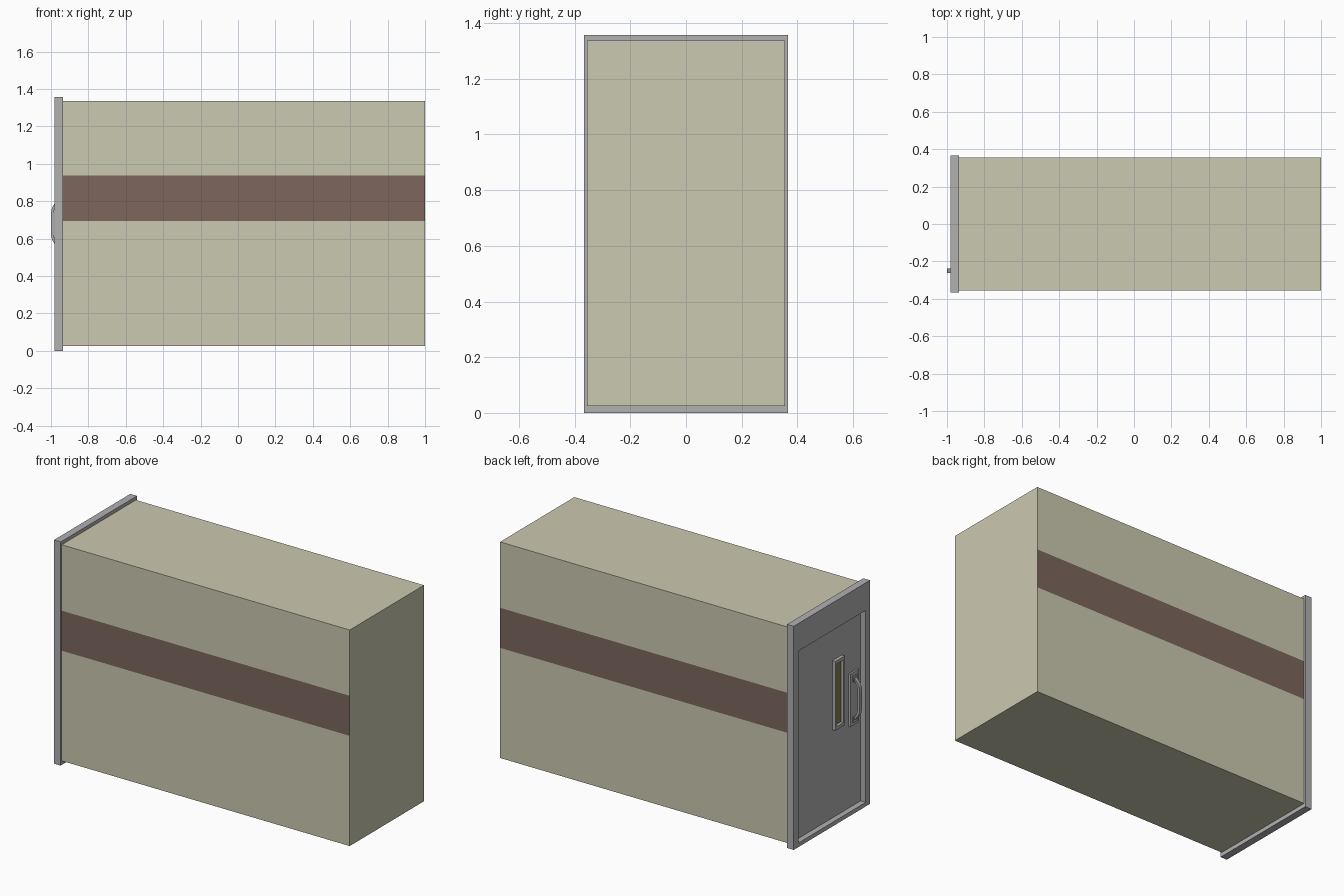
import bpy, bmesh
from mathutils import Vector

if "Cube" in bpy.data.objects:
    bpy.data.objects.remove(bpy.data.objects["Cube"])


def material(name, rgb):
    m = bpy.data.materials.new(name)
    m.diffuse_color = (*rgb, 1)
    m.use_nodes = True
    m.node_tree.nodes["Principled BSDF"].inputs["Base Color"].default_value = m.diffuse_color
    return m


def finish(name, bm, mats=()):
    bmesh.ops.recalc_face_normals(bm, faces=bm.faces)
    me = bpy.data.meshes.new(name)
    bm.to_mesh(me)
    bm.free()
    for m in mats:
        me.materials.append(m)
    ob = bpy.data.objects.new(name, me)
    bpy.context.collection.objects.link(ob)
    return ob


def box_bm(x, y, z):
    bm = bmesh.new()
    bmesh.ops.create_cube(bm, size=1)
    for v in bm.verts:
        v.co = Vector([(a + b) / 2 + c * (b - a) for (a, b), c in zip((x, y, z), v.co)])
    return bm


def box(name, x, y, z, mats=()):
    return finish(name, box_bm(x, y, z), mats)


def ring(name, x, outer, inner, mats=()):
    """Rectangular surround in the yz plane; outer / inner = (y0, y1, z0, z1)."""
    bm = bmesh.new()

    def loop(r, px):
        y0, y1, z0, z1 = r
        return [bm.verts.new((px, a, b)) for a, b in ((y0, z0), (y1, z0), (y1, z1), (y0, z1))]
    loops = [loop(outer, x[0]), loop(inner, x[0]), loop(inner, x[1]), loop(outer, x[1])]
    for i in range(4):
        a, b = loops[i], loops[(i + 1) % 4]
        for j in range(4):
            k = (j + 1) % 4
            bm.faces.new((a[j], a[k], b[k], b[j]))
    return finish(name, bm, mats)


cream = material("cream", (0.60, 0.585, 0.44))
brown = material("brown", (0.20, 0.133, 0.109))
olive = material("olive", (0.25, 0.22, 0.07))
grey = material("grey", (0.44, 0.44, 0.45))

# Cabin body with a painted band on both long sides
bm = box_bm((-0.935, 1.0), (-0.356, 0.356), (0.025, 1.337))
for h in (0.694, 0.937):
    bmesh.ops.bisect_plane(bm, geom=bm.verts[:] + bm.edges[:] + bm.faces[:],
                           plane_co=(0, 0, h), plane_no=(0, 0, 1))
bm.normal_update()
for f in bm.faces:
    if abs(f.normal.y) > 0.9 and 0.694 < f.calc_center_median().z < 0.937:
        f.material_index = 1
finish("cabin_body", bm, (cream, brown))

# Door frame and recessed door leaf
ring("door_frame", (-0.98, -0.935), (-0.366, 0.366, 0, 1.358), (-0.325, 0.32, 0.025, 1.19), (grey,))
box("door_leaf", (-0.946, -0.936), (-0.325, 0.32), (0.025, 1.19), (grey,))

# Narrow door window
ring("window_frame", (-0.966, -0.944), (-0.145, -0.055, 0.56, 0.98), (-0.13, -0.07, 0.58, 0.96), (grey,))
box("window_pane", (-0.949, -0.944), (-0.13, -0.07), (0.58, 0.96), (olive,))

# Handle plate, its two mounts and the bowed grip
box("handle_plate", (-0.957, -0.944), (-0.29, -0.21), (0.52, 0.84), (grey,))
for label, z in (("lower", 0.557), ("upper", 0.803)):
    box(f"handle_mount_{label}", (-0.964, -0.955), (-0.27, -0.23), (z - 0.017, z + 0.017), (grey,))

half = [(-0.96, 0.13), (-0.973, 0.117), (-0.986, 0.1), (-0.995, 0.082), (-1.0, 0.058)]
inner = [(-0.96, 0.114), (-0.968, 0.105), (-0.976, 0.092), (-0.982, 0.075), (-0.986, 0.055)]
outer = half + [(x, -z) for x, z in reversed(half)]
inner = inner + [(x, -z) for x, z in reversed(inner)]
bm = bmesh.new()
rows = []
for (ox, oz), (ix, iz) in zip(outer, inner):
    rows.append([bm.verts.new((x, y, 0.68 + z)) for x, y, z in (
        (ox, -0.261, oz), (ox, -0.239, oz), (ix, -0.239, iz), (ix, -0.261, iz))])
for a, b in zip(rows, rows[1:]):
    for j in range(4):
        k = (j + 1) % 4
        bm.faces.new((a[j], a[k], b[k], b[j]))
bm.faces.new(rows[0])
bm.faces.new(rows[-1])
finish("door_handle", bm, (grey,))
